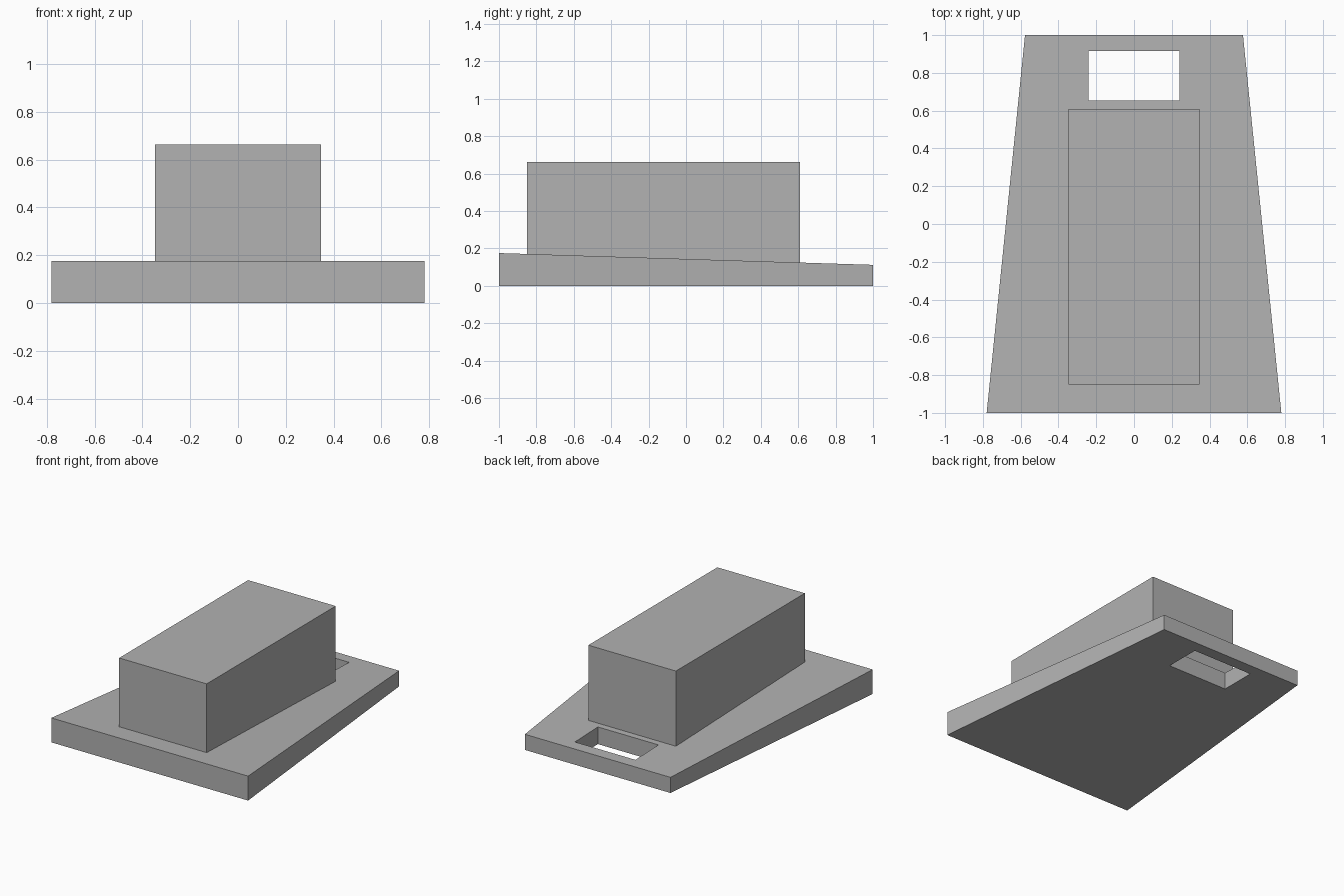
import bpy
import bmesh

cube = bpy.data.objects.get("Cube")
if cube:
    bpy.data.objects.remove(cube, do_unlink=True)

grey = bpy.data.materials.new("plain grey")
grey.use_nodes = True
colour = (0.445, 0.445, 0.445, 1)
grey.diffuse_color = colour
grey.node_tree.nodes["Principled BSDF"].inputs["Base Color"].default_value = colour

FRONT_W, BACK_W = 0.78, 0.577     # half widths of the base
FRONT_H, BACK_H = 0.175, 0.112    # base thickness at each end


def slope(y):
    """Height of the base's sloping top at y."""
    return FRONT_H + (BACK_H - FRONT_H) * (y + 1) / 2


def box(name, y0, y1, w0, w1, bottom, top):
    """Six-sided solid; half width, bottom and top may vary along y."""
    bm = bmesh.new()
    bmesh.ops.create_cube(bm, size=2)
    for v in bm.verts:
        at_front = v.co.y < 0
        y = y0 if at_front else y1
        v.co.x *= w0 if at_front else w1
        v.co.y = y
        v.co.z = top(y) if v.co.z > 0 else bottom(y)
    mesh = bpy.data.meshes.new(name)
    bm.to_mesh(mesh)
    bm.free()
    mesh.materials.append(grey)
    obj = bpy.data.objects.new(name, mesh)
    bpy.context.collection.objects.link(obj)
    return obj


# Tapered, sloping base plate
base = box("base_plate", -1, 1, FRONT_W, BACK_W, lambda y: 0, slope)

# Raised block whose underside follows the slope
box("raised_block", -0.85, 0.61, 0.347, 0.347, slope, lambda y: 0.663)

# Rectangular slot cut through the rear of the base
cutter = box("slot_cutter", 0.655, 0.915, 0.24, 0.24, lambda y: -0.2, lambda y: 0.4)
cutter.hide_render = True
cutter.hide_viewport = True
cutter.display_type = 'WIRE'
cut = base.modifiers.new("slot", 'BOOLEAN')
cut.operation = 'DIFFERENCE'
cut.solver = 'EXACT'
cut.object = cutter
